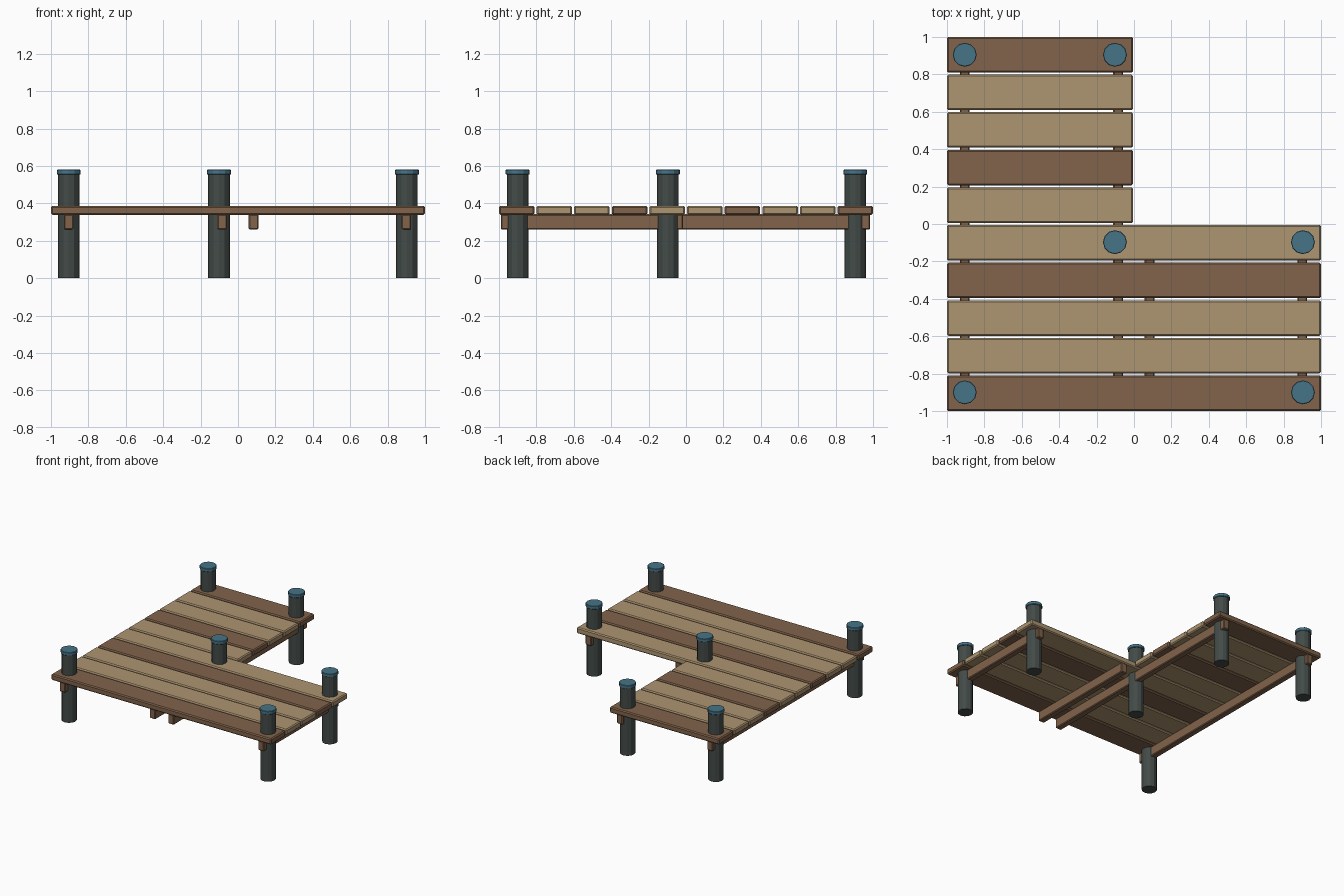
import bpy

cube = bpy.data.objects.get("Cube")
if cube:
    bpy.data.objects.remove(cube, do_unlink=True)


def material(name, rgb):
    m = bpy.data.materials.new(name)
    m.use_nodes = True
    m.diffuse_color = (*rgb, 1)
    m.node_tree.nodes["Principled BSDF"].inputs["Base Color"].default_value = (*rgb, 1)
    return m


light_wood = material("light wood", (0.42, 0.30, 0.165))
dark_wood = material("dark wood", (0.22, 0.125, 0.07))
joist_wood = material("joist wood", (0.22, 0.125, 0.07))
post_wood = material("weathered post", (0.055, 0.07, 0.064))
cap_blue = material("blue cap", (0.062, 0.175, 0.245))


def finish(obj, name, mat, bevel):
    obj.name = obj.data.name = name
    obj.data.materials.append(mat)
    if bevel:
        mod = obj.modifiers.new("soft edges", "BEVEL")
        mod.width = bevel
        mod.segments = 1
        mod.limit_method = "ANGLE"
        mod.angle_limit = 0.8


def box(name, low, high, mat, bevel):
    centre = [(a + b) / 2 for a, b in zip(low, high)]
    bpy.ops.mesh.primitive_cube_add(size=1, location=centre)
    obj = bpy.context.object
    obj.scale = [b - a for a, b in zip(low, high)]
    bpy.ops.object.transform_apply(location=False, rotation=False, scale=True)
    finish(obj, name, mat, bevel)


def drum(name, x, y, bottom, top, radius, mat, bevel=0):
    bpy.ops.mesh.primitive_cylinder_add(vertices=12, radius=radius, depth=top - bottom,
                                        location=(x, y, (bottom + top) / 2))
    finish(bpy.context.object, name, mat, bevel)


# Deck planks: five long at the front, five short at the back
pattern = "DLLDLLDLLD"
pitch = 1.81 / 9
for i, tone in enumerate(pattern):
    start = -1 + i * pitch
    right_end = 1 if i < 5 else -0.005
    box(f"plank_{i + 1}", (-1, start, 0.338), (right_end, start + 0.19, 0.387),
        light_wood if tone == "L" else dark_wood, 0.008)

# Joists under the deck
for i, (x, back) in enumerate([(-0.905, 0.985), (-0.085, 0.985), (0.083, -0.015), (0.9, -0.015)]):
    box(f"joist_{i + 1}", (x - 0.026, -0.99, 0.26), (x + 0.026, back, 0.342), joist_wood, 0.006)

# Posts with caps at each corner of the L
corners = [(-0.905, -0.9), (0.903, -0.9), (0.903, -0.097),
           (-0.102, -0.097), (-0.102, 0.905), (-0.905, 0.905)]
for i, (x, y) in enumerate(corners):
    drum(f"post_{i + 1}", x, y, 0, 0.56, 0.058, post_wood)
    drum(f"post_cap_{i + 1}", x, y, 0.553, 0.58, 0.064, cap_blue, 0.003)
